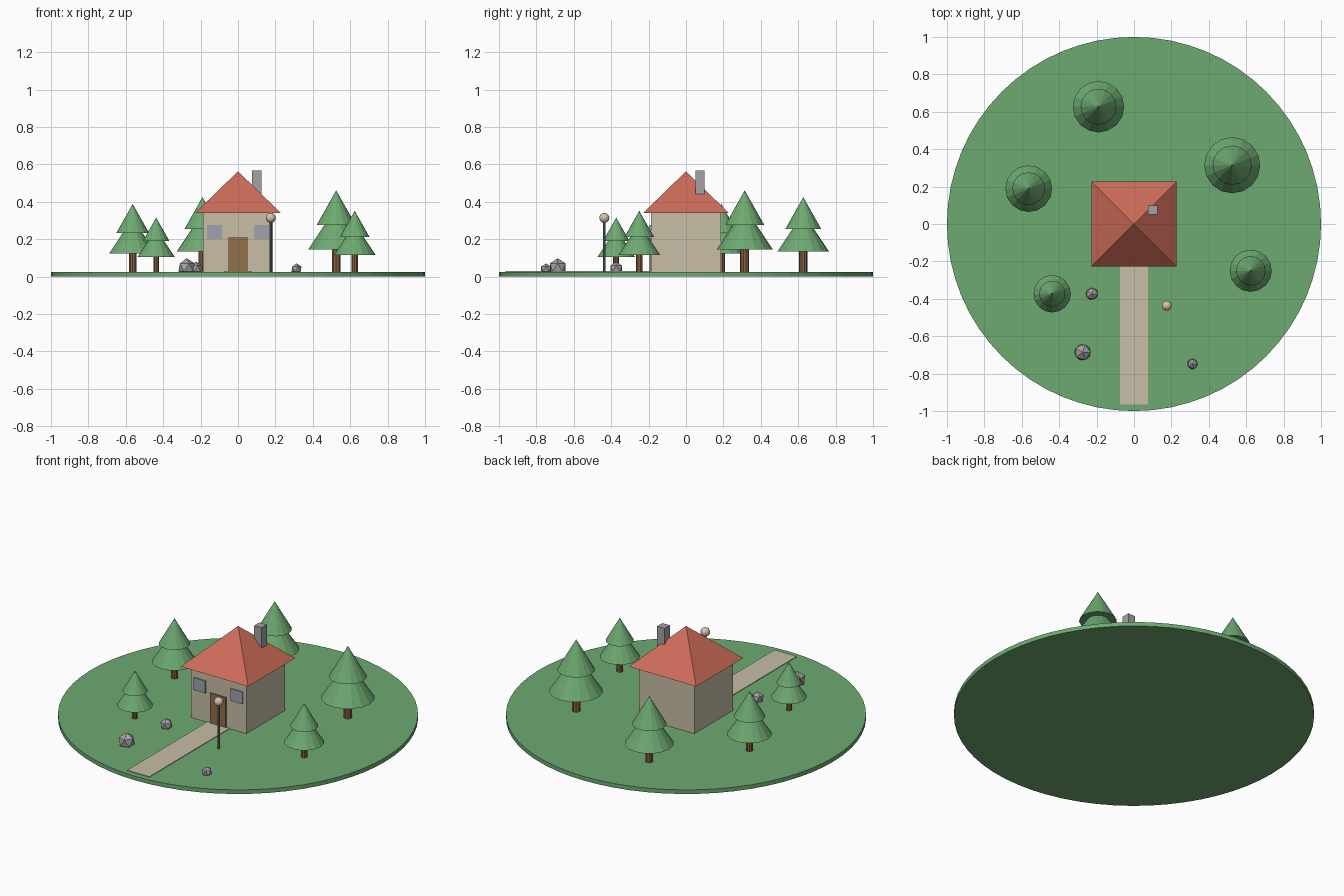
import bpy, bmesh
from math import pi
from mathutils import Matrix

if "Cube" in bpy.data.objects:
    bpy.data.objects.remove(bpy.data.objects["Cube"], do_unlink=True)


def material(name, r, g, b):
    m = bpy.data.materials.new(name)
    m.use_nodes = True
    m.diffuse_color = (r, g, b, 1)
    bsdf = next(n for n in m.node_tree.nodes if n.type == 'BSDF_PRINCIPLED')
    bsdf.inputs["Base Color"].default_value = (r, g, b, 1)
    return m


GREEN = material("green", 0.155, 0.40, 0.165)
SAND = material("sand", 0.58, 0.515, 0.39)
RED = material("roof_red", 0.61, 0.15, 0.10)
WOOD = material("door_wood", 0.29, 0.162, 0.07)
BARK = material("bark", 0.25, 0.12, 0.06)
GLASS = material("window_grey", 0.35, 0.366, 0.42)
STONE = material("stone", 0.37, 0.37, 0.37)
METAL = material("lamp_metal", 0.20, 0.20, 0.20)
GLOW = material("lamp_cream", 0.64, 0.56, 0.42)


def finish(name, bm, mat, smooth=False):
    mesh = bpy.data.meshes.new(name)
    bm.to_mesh(mesh)
    bm.free()
    mesh.materials.append(mat)
    for p in mesh.polygons:
        p.use_smooth = smooth
    obj = bpy.data.objects.new(name, mesh)
    bpy.context.collection.objects.link(obj)
    return obj


def box(name, mat, xs, ys, zs):
    """Box between the given (low, high) limits."""
    bm = bmesh.new()
    bmesh.ops.create_cube(bm, size=1)
    for v in bm.verts:
        for i, (lo, hi) in enumerate((xs, ys, zs)):
            v.co[i] = hi if v.co[i] > 0 else lo
    return finish(name, bm, mat)


def cone(name, mat, x, y, z0, z1, r0, r1, sides, turn=0.0):
    """Upright cone or cylinder from z0 to z1."""
    bm = bmesh.new()
    bmesh.ops.create_cone(bm, cap_ends=True, segments=sides, radius1=r0,
                          radius2=r1, depth=z1 - z0,
                          matrix=Matrix.Translation((x, y, (z0 + z1) / 2))
                          @ Matrix.Rotation(turn, 4, 'Z'))
    bmesh.ops.remove_doubles(bm, verts=bm.verts, dist=1e-5)
    return finish(name, bm, mat)


TOP = 0.025      # ground surface
WALL = 0.1875    # half width of the house
EAVES = 0.341

# Ground and path
cone("ground", GREEN, 0, 0, 0, TOP, 1, 1, 64)
box("path", SAND, (-0.075, 0.075), (-0.965, -WALL), (TOP - 0.005, TOP + 0.004))

# House
box("house_walls", SAND, (-WALL, WALL), (-WALL, WALL), (TOP, EAVES))
cone("roof", RED, 0, 0, EAVES, 0.5635, 0.323, 0, 4, pi / 4)
box("chimney", STONE, (0.075, 0.125), (0.05, 0.10), (0.41, 0.567))
front = (-WALL - 0.007, -WALL + 0.005)
box("door", WOOD, (-0.053, 0.053), front, (TOP, 0.2125))
for side, x in (("left", 0.126), ("right", -0.126)):
    box("window_" + side, GLASS, (x - 0.04, x + 0.04), front, (0.202, 0.277))


# Trees: trunk and two stacked cones, scaled by size
def tree(n, x, y, s):
    parts = (("trunk", BARK, 0.0, 0.105, 0.02, 0.02, 10),
             ("lower_leaves", GREEN, 0.10, 0.2875, 0.125, 0, 16),
             ("upper_leaves", GREEN, 0.2085, 0.3635, 0.0875, 0, 16))
    for part, mat, z0, z1, r0, r1, sides in parts:
        cone(f"tree_{n}_{part}", mat, x, y, TOP + z0 * s, TOP + z1 * s,
             r0 * s, r1 * s, sides)


for n, spot in enumerate(((-0.19, 0.627, 1.1), (0.525, 0.314, 1.2),
                          (-0.563, 0.189, 1.0), (-0.4375, -0.373, 0.8),
                          (0.624, -0.25, 0.9)), 1):
    tree(n, *spot)

# Rocks, half sunk faceted stones
for n, (x, y, r) in enumerate(((-0.275, -0.686, 0.049), (-0.225, -0.373, 0.0365),
                               (0.3125, -0.748, 0.0305)), 1):
    bm = bmesh.new()
    bmesh.ops.create_icosphere(bm, subdivisions=1, radius=r,
                               matrix=Matrix.Translation((x, y, TOP + r / 2)))
    finish(f"rock_{n}", bm, STONE)

# Lamp post
cone("lamp_post", METAL, 0.175, -0.4365, TOP, 0.30, 0.006, 0.006, 8)
bm = bmesh.new()
bmesh.ops.create_uvsphere(bm, u_segments=16, v_segments=10, radius=0.0265,
                          matrix=Matrix.Translation((0.175, -0.4365, 0.314)))
finish("lamp_globe", bm, GLOW, smooth=True)
